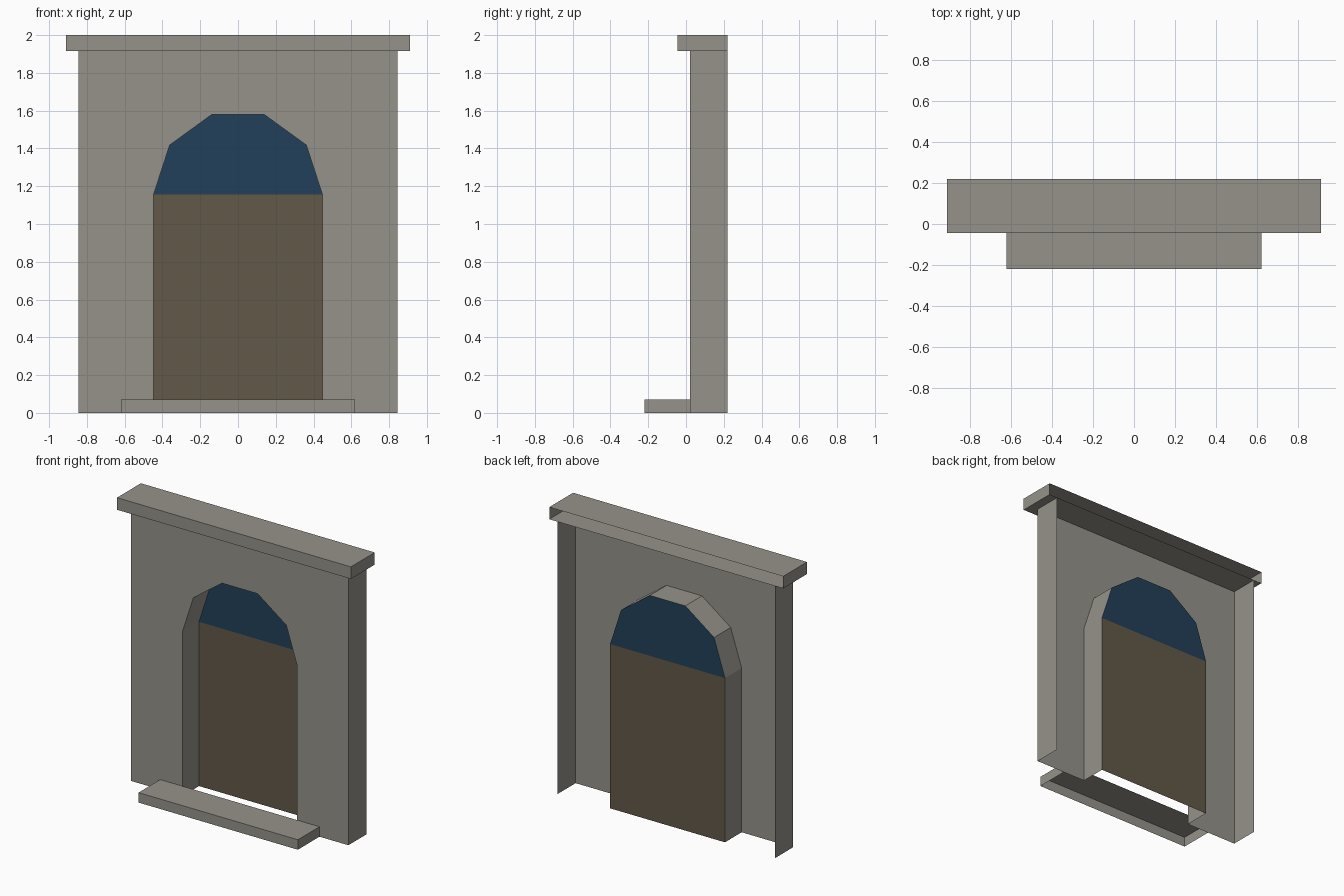
import bpy, bmesh, math
from mathutils import Vector

cube = bpy.data.objects.get("Cube")
if cube:
    bpy.data.objects.remove(cube, do_unlink=True)


def material(name, r, g, b):
    m = bpy.data.materials.new(name)
    m.use_nodes = True
    m.diffuse_color = (r, g, b, 1)
    m.node_tree.nodes["Principled BSDF"].inputs["Base Color"].default_value = (r, g, b, 1)
    return m


stone = material("grey_stone", 0.305, 0.29, 0.258)
wood = material("brown_wood", 0.122, 0.098, 0.065)
glass = material("blue_glass", 0.016, 0.051, 0.1)


def finish(name, bm, mat):
    mesh = bpy.data.meshes.new(name)
    bm.to_mesh(mesh)
    bm.free()
    mesh.materials.append(mat)
    obj = bpy.data.objects.new(name, mesh)
    bpy.context.collection.objects.link(obj)
    return obj


def open_box(name, low, high, open_sides, mat):
    """Box between two corners, without the faces that point to open_sides."""
    low, high = Vector(low), Vector(high)
    bm = bmesh.new()
    bmesh.ops.create_cube(bm, size=1)
    bm.normal_update()
    gone = [f for f in bm.faces if any(f.normal.dot(Vector(s)) > 0.9 for s in open_sides)]
    bmesh.ops.delete(bm, geom=gone, context='FACES')
    bmesh.ops.scale(bm, vec=high - low, verts=bm.verts)
    bmesh.ops.translate(bm, vec=(low + high) / 2, verts=bm.verts)
    return finish(name, bm, mat)


def sheet(name, outline, y, mat, back=None, is_edge_deep=None):
    """Front-facing sheet; chosen edges are carried back to form returns."""
    bm = bmesh.new()
    front = [bm.verts.new((x, y, z)) for x, z in outline]
    bm.faces.new(front)
    if back is not None:
        rear = [bm.verts.new((x, back, z)) for x, z in outline]
        for i in range(len(front)):
            j = (i + 1) % len(front)
            if is_edge_deep(outline[i], outline[j]):
                bm.faces.new((front[i], rear[i], rear[j], front[j]))
    return finish(name, bm, mat)


# Main sizes
FRONT, BACK, DOOR_Y = 0.02, 0.22, 0.205
HALF, TOP = 0.845, 1.915
RADIUS, SPRING = 0.447, 1.155
SEGMENTS = 5

# Arch from left to right along the front
arch = []
for i in range(SEGMENTS + 1):
    a = math.pi * (1 - i / SEGMENTS)
    arch.append((RADIUS * math.cos(a), SPRING + RADIUS * math.sin(a)))

opening = [(-RADIUS, 0)] + arch + [(RADIUS, 0)]

# Wall with arched opening and side returns
wall = sheet("wall", [(-HALF, 0)] + opening + [(HALF, 0), (HALF, TOP), (-HALF, TOP)],
             FRONT, stone, BACK,
             lambda p, q: abs(p[0]) == HALF and p[0] == q[0])

# Reveal lining the opening
bm = bmesh.new()
rows = [[bm.verts.new((x, y, z)) for x, z in opening] for y in (FRONT, DOOR_Y)]
for i in range(len(opening) - 1):
    bm.faces.new((rows[0][i], rows[1][i], rows[1][i + 1], rows[0][i + 1]))
finish("arch_reveal", bm, stone)

# Door and the window above it
sheet("door", [(-RADIUS, 0), (RADIUS, 0), (RADIUS, SPRING), (-RADIUS, SPRING)], DOOR_Y, wood)
sheet("arched_window", arch[::-1], DOOR_Y, glass)

# Cornice and doorstep
open_box("cornice", (-0.91, -0.045, TOP), (0.91, BACK, 2), [(0, 1, 0)], stone)
open_box("doorstep", (-0.62, -0.22, 0), (0.62, FRONT, 0.07), [(0, 1, 0), (0, 0, -1)], stone)
